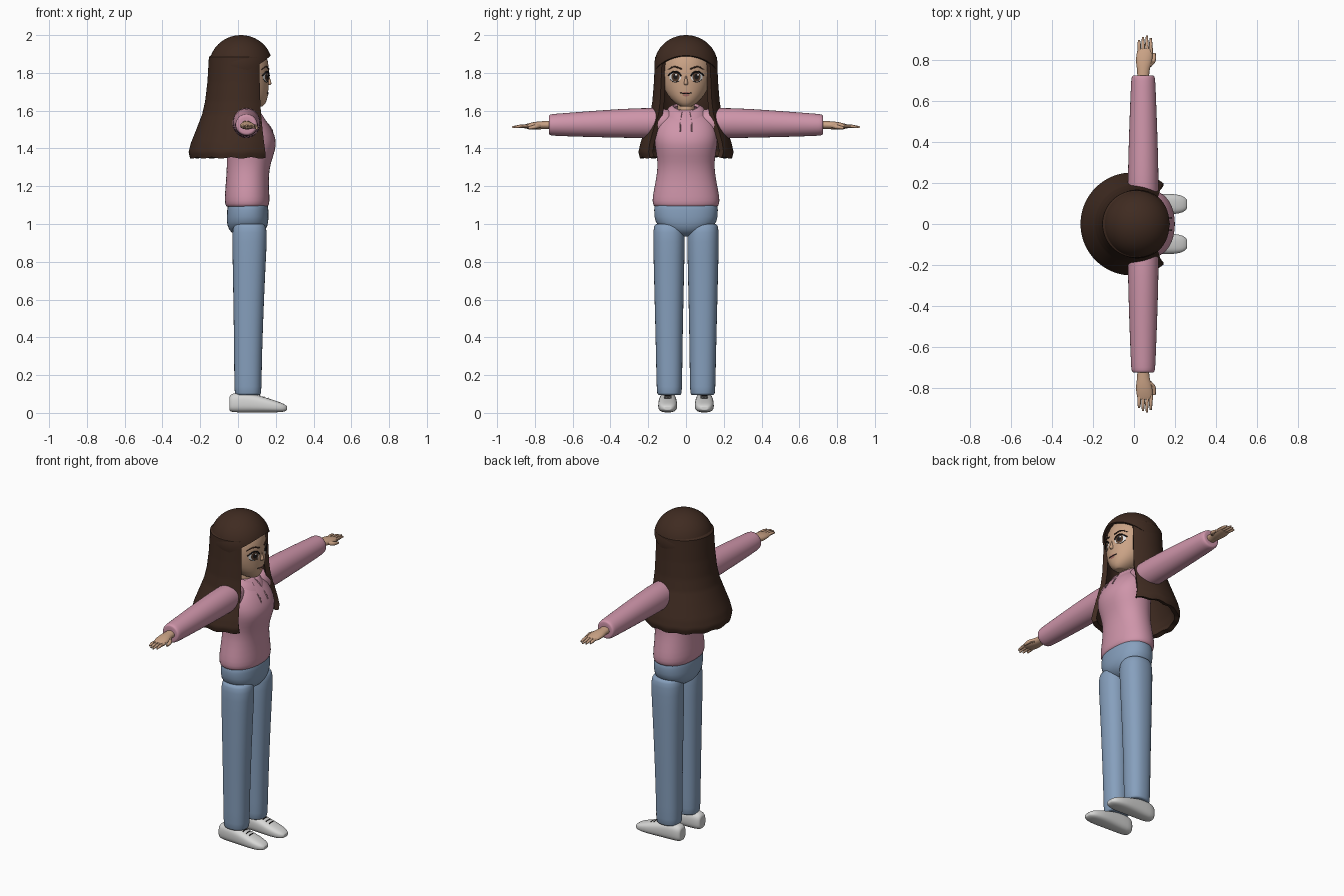
import bpy
from math import sin, cos, pi, acos, copysign
from mathutils import Vector
from mathutils.bvhtree import BVHTree

if "Cube" in bpy.data.objects:
    bpy.data.objects.remove(bpy.data.objects["Cube"])


def material(name, *rgb):
    m = bpy.data.materials.new(name)
    m.use_nodes = True
    m.diffuse_color = (*rgb, 1)
    bsdf = m.node_tree.nodes["Principled BSDF"]
    bsdf.inputs["Base Color"].default_value = (*rgb, 1)
    bsdf.inputs["Roughness"].default_value = 0.8
    return m


skin = material("skin", .60, .37, .24)
hair = material("dark brown hair", .05, .024, .015)
pink = material("pink knit", .62, .30, .40)
denim = material("blue denim", .24, .35, .51)
canvas = material("pale grey canvas", .68, .68, .67)
white = material("eye white", .75, .75, .75)
black = material("soft black", .012, .01, .01)
iris = material("brown iris", .09, .045, .025)
lip = material("lip", .42, .17, .14)
cord = material("dusty cord", .33, .17, .21)


def add(name, data, mat, *mods):
    """Link the data, apply modifiers (type, settings) and smooth the shading."""
    data.materials.append(mat)
    ob = bpy.data.objects.new(name, data)
    bpy.context.collection.objects.link(ob)
    for kind, settings in mods:
        mod = ob.modifiers.new(kind.title(), kind)
        for key, value in settings.items():
            setattr(mod, key, value)
    bpy.context.view_layer.update()
    mesh = bpy.data.meshes.new_from_object(
        ob.evaluated_get(bpy.context.evaluated_depsgraph_get()))
    bpy.data.objects.remove(ob)
    ob = bpy.data.objects.new(name, mesh)
    bpy.context.collection.objects.link(ob)
    bpy.ops.object.select_all(action="DESELECT")
    ob.select_set(True)
    bpy.context.view_layer.objects.active = ob
    bpy.ops.object.mode_set(mode="EDIT")
    bpy.ops.mesh.select_all(action="SELECT")
    bpy.ops.mesh.normals_make_consistent(inside=False)
    bpy.ops.object.mode_set(mode="OBJECT")
    bpy.ops.object.shade_smooth_by_angle(angle=pi / 4)
    return ob


def loft(name, axis, rings, mat, power=2, n=24):
    """Rings are (position, a_min, a_max, b_centre, b_half) along an axis."""
    place = {"x": lambda p, a, b: (p, b, a), "y": lambda p, a, b: (a, p, b),
             "z": lambda p, a, b: (a, b, p)}[axis]

    def inset(r):
        d = (r[2] - r[1]) * .08
        return (r[0], r[1] + d, r[2] - d, r[3], r[4] * .84)
    rings = [inset(rings[0]), *rings, inset(rings[-1])]
    verts, faces = [], []
    for p, a0, a1, bc, bh in rings:
        for i in range(n):
            c, s = cos(2 * pi * i / n), sin(2 * pi * i / n)
            c, s = (copysign(abs(v) ** (2 / power), v) for v in (c, s))
            verts.append(place(p, (a0 + a1) / 2 + c * (a1 - a0) / 2, bc + s * bh))
    for k in range(len(rings) - 1):
        for i in range(n):
            j = (i + 1) % n
            faces.append((k * n + i, k * n + j, k * n + n + j, k * n + n + i))
    faces += [range(n), range(len(verts) - n, len(verts))]
    mesh = bpy.data.meshes.new(name)
    mesh.from_pydata(verts, [], [list(f) for f in faces])
    return add(name, mesh, mat, ("SUBSURF", {"levels": 1}))


def shell(name, point, nu, nv, mat, thick=0):
    """Grid surface of point(u, v), thickened inwards."""
    verts = [point(i / nu, j / nv) for j in range(nv + 1) for i in range(nu + 1)]
    w = nu + 1
    faces = [(j * w + i, j * w + i + 1, j * w + w + i + 1, j * w + w + i)
             for j in range(nv) for i in range(nu)]
    mesh = bpy.data.meshes.new(name)
    mesh.from_pydata(verts, [], faces)
    weld = ("WELD", {"merge_threshold": .0005})
    solid = ("SOLIDIFY", {"thickness": thick, "offset": 1})
    return add(name, mesh, mat, weld, *([solid] if thick else []))


def tube(name, points, radius, mat, tip=1):
    curve = bpy.data.curves.new(name, "CURVE")
    curve.dimensions, curve.bevel_depth = "3D", radius
    curve.bevel_resolution, curve.resolution_u, curve.use_fill_caps = 2, 4, True
    sp = curve.splines.new("BEZIER")
    sp.bezier_points.add(len(points) - 1)
    for b, p in zip(sp.bezier_points, points):
        b.co, b.handle_left_type, b.handle_right_type = p, "AUTO", "AUTO"
    sp.bezier_points[-1].radius = tip
    return add(name, curve, mat)


def blend(table, z):
    """Interpolate rows of a table keyed by descending first column."""
    for lo, hi in zip(table, table[1:]):
        if z >= hi[0]:
            t = (lo[0] - z) / (lo[0] - hi[0])
            return [a + (b - a) * t for a, b in zip(lo, hi)]
    return table[-1]


# Head and neck
head = loft("head", "z", [
    (1.622, .06, .13, 0, .028), (1.64, .01, .15, 0, .06), (1.68, -.04, .16, 0, .1),
    (1.74, -.08, .164, 0, .127), (1.8, -.1, .166, 0, .137), (1.87, -.1, .162, 0, .132),
    (1.92, -.08, .135, 0, .1), (1.95, -.03, .09, 0, .06)], skin)
loft("neck", "z", [(1.53, -.01, .09, 0, .05), (1.6, -.01, .085, 0, .045),
                   (1.68, -.01, .085, 0, .045)], skin)
tree = BVHTree.FromObject(head, bpy.context.evaluated_depsgraph_get())


def on_face(y, z, lift=.002):
    spot, normal, _, _ = tree.ray_cast(Vector((1, y, z)), Vector((-1, 0, 0)))
    return spot + normal * lift


def decal(name, y, z, ry, rz, lift, mat):
    shell(name, lambda u, v: on_face(y + ry * v * cos(2 * pi * u),
                                     z + rz * v * sin(2 * pi * u), lift), 24, 4, mat)


loft("nose", "z", [(1.735, .145, .168, 0, .008), (1.742, .145, .18, 0, .014),
                   (1.755, .145, .175, 0, .009), (1.785, .145, .166, 0, .005)], skin, n=12)
tube("mouth", [on_face(y, 1.69 + abs(y) * .12, .001) for y in (-.03, -.012, 0, .012, .03)],
     .0025, black)
decal("lower_lip", 0, 1.682, .018, .006, .002, lip)
decal("upper_lip", 0, 1.695, .022, .004, .002, lip)

for side, s in (("left", 1), ("right", -1)):
    # Eye, lashes and brow
    y = .056 * s
    decal(side + "_eye_white", y, 1.778, .031, .026, .002, white)
    decal(side + "_iris", y - .002 * s, 1.779, .021, .025, .0035, iris)
    decal(side + "_pupil", y - .002 * s, 1.78, .012, .015, .005, black)
    decal(side + "_eye_glint", y + .005, 1.79, .005, .005, .0065, white)
    tube(side + "_upper_lash", [on_face(y + s * a, 1.778 + b, .004) for a, b in
         ((-.031, .006), (-.018, .023), (.004, .029), (.022, .02), (.036, .008))], .004, black)
    tube(side + "_lower_lash", [on_face(y + s * a, 1.778 + b) for a, b in
         ((-.018, -.022), (.004, -.027), (.028, -.012))], .0015, black)
    tube(side + "_brow", [on_face(y + s * a, 1.826 + b) for a, b in
         ((-.034, -.006), (.006, .006), (.038, -.008))], .004, hair, .5)

    # Sleeve
    loft(side + "_sleeve", "y", [(s * p, .045 - w, .045 + w, z, h) for p, w, z, h in (
        (.08, .07, 1.535, .07), (.16, .077, 1.535, .083), (.35, .073, 1.533, .077),
        (.55, .066, 1.528, .067), (.69, .06, 1.525, .059), (.715, .058, 1.525, .057),
        (.726, .052, 1.525, .051))], pink)

    # Hand
    loft(side + "_hand", "y", [(s * p, a, b, z, h) for p, a, b, z, h in (
        (.69, .015, .075, 1.525, .024), (.75, .016, .074, 1.524, .021),
        (.775, .01, .085, 1.522, .022), (.81, .008, .092, 1.52, .02),
        (.845, .014, .091, 1.517, .013), (.858, .02, .086, 1.516, .009))], skin, n=16)
    for i, reach in enumerate((.898, .914, .92, .908)):
        x = .025 + .019 * i
        tube(f"{side}_finger_{i + 1}", [(x + .003, .835 * s, 1.518), (x, .88 * s, 1.517),
                                       (x, reach * s, 1.512)], .0085, skin, .6)
    tube(side + "_thumb", [(.075, .775 * s, 1.52), (.095, .8 * s, 1.514),
                           (.099, .835 * s, 1.508)], .0115, skin, .65)

    # Trouser leg
    loft(side + "_leg", "z", [(z, a, b, s * c, h) for z, a, b, c, h in (
        (.095, -.015, .12, .088, .062), (.11, -.02, .125, .088, .068),
        (.3, -.021, .127, .089, .07), (.6, -.025, .138, .09, .077),
        (.85, -.03, .15, .09, .083), (.97, -.032, .157, .09, .086),
        (1.0, -.02, .14, .09, .075))], denim, 2.3)

    # Shoe and laces
    loft(side + "_shoe", "x", [(x, b, t, s * .097, h) for x, b, t, h in (
        (-.046, .012, .085, .028), (-.035, .003, .105, .042), (.03, .002, .11, .046),
        (.1, .002, .096, .049), (.17, .002, .074, .052), (.225, .003, .056, .046),
        (.25, .008, .044, .034), (.26, .015, .034, .02))], canvas, 2.7)
    for i in range(3):
        x = .115 + .022 * i
        top = .0925 - .0073 * i
        tube(f"{side}_lace_{i + 1}", [(x, s * .097 + d, top - abs(d) * .15)
                                     for d in (-.02, 0, .02)], .0028, black)

    # Drawstring
    tube(side + "_drawstring", [(x, s * .031, z) for x, z in
                               ((.142, 1.545), (.169, 1.515), (.183, 1.49))], .004, cord)

# Trouser seat
loft("hips", "z", [
    (.935, .0, .1, 0, .06), (.955, -.04, .14, 0, .1), (.99, -.058, .158, 0, .152),
    (1.03, -.062, .164, 0, .172), (1.12, -.055, .16, 0, .17)], denim, 2.3)

# Hooded top
loft("hoodie_body", "z", [
    (1.09, -.062, .158, 0, .168), (1.105, -.07, .167, 0, .178), (1.14, -.072, .168, 0, .18),
    (1.22, -.065, .163, 0, .163), (1.3, -.06, .167, 0, .15), (1.36, -.06, .188, 0, .156),
    (1.42, -.06, .205, 0, .167), (1.47, -.058, .197, 0, .17), (1.53, -.05, .165, 0, .157),
    (1.57, -.04, .13, 0, .125), (1.605, -.015, .095, 0, .075)], pink, 2.2)


def collar(u, v):
    a = .25 + u * (2 * pi - .5)
    r = .068 + .058 * v ** .8
    return (.035 + r * cos(a), r * 1.02 * sin(a),
            1.628 - .012 * cos(a) - .075 * v ** 1.5 - .02 * (cos(a / 2) ** 8))


shell("hood_collar", collar, 40, 6, pink, .015)

# Hair: crown cap with an arched hairline, then the long open-fronted fall
def crown(u, v):
    a = 2 * pi * u
    edge = 1.8 + .092 * max(0, cos(a)) ** 1.3
    th = v * acos((edge - 1.84) / .16)
    return (.015 + .167 * sin(th) * cos(a), .168 * sin(th) * sin(a), 1.84 + .16 * cos(th))


# Rows are height, centre x, radius, front edge x
fall = [(1.895, .01, .15, .11), (1.885, .01, .164, .115), (1.75, .008, .17, .115),
        (1.65, .004, .178, .118), (1.58, 0, .19, .122), (1.5, -.003, .218, .13),
        (1.43, -.008, .241, .138), (1.38, -.01, .252, .145), (1.35, -.01, .244, .145)]


def long_hair(u, v):
    z, cx, r, front = blend(fall, 1.895 - .545 * v)
    a0 = acos((front - cx) / r)
    a = a0 + u * 2 * (pi - a0)
    return (cx + r * cos(a), r * sin(a), z + .004 * v ** 8 * sin(a * 14))


shell("hair_crown", crown, 64, 16, hair, .012)
shell("hair_fall", long_hair, 64, 50, hair, .028)
